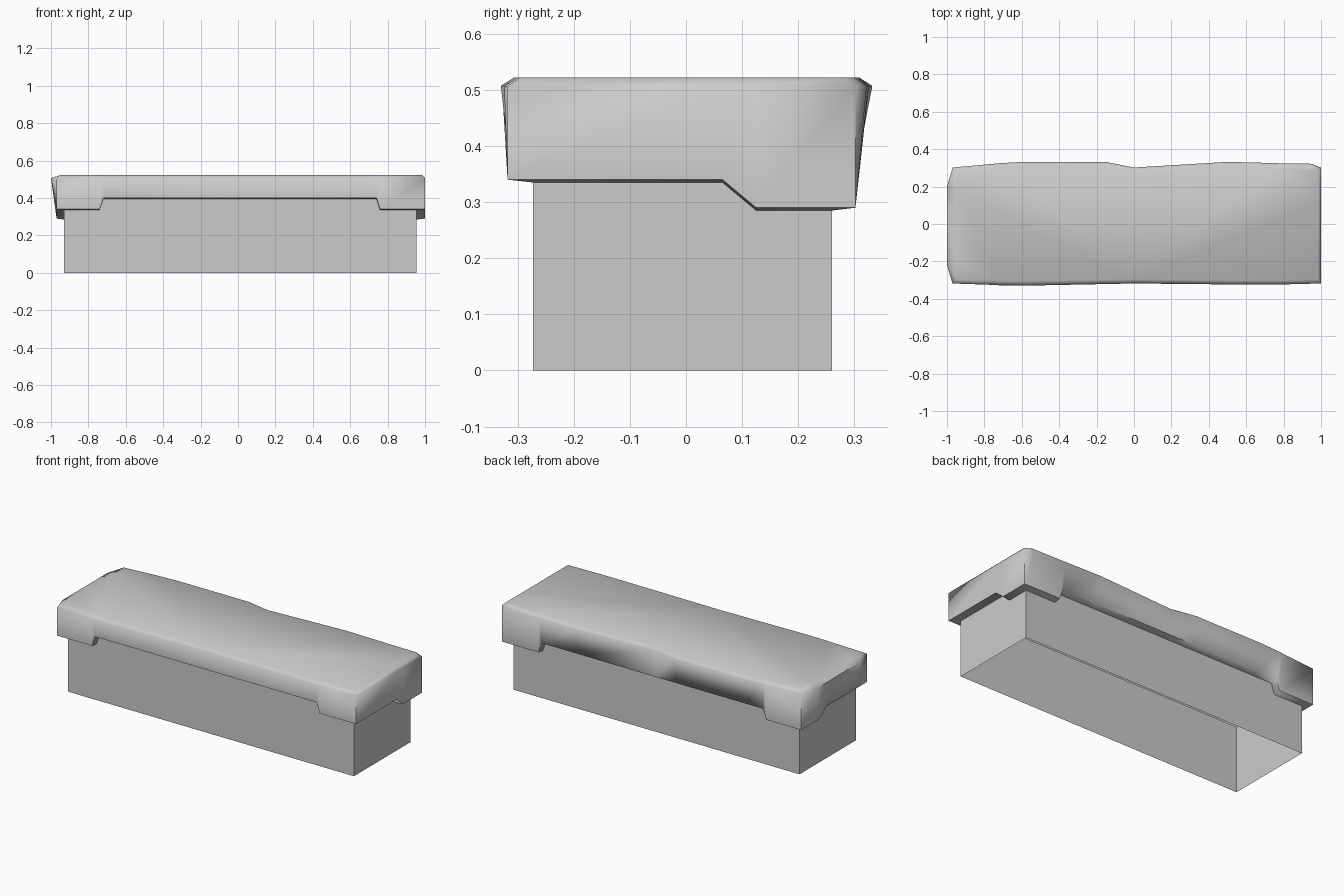
import bpy, bmesh, math

if "Cube" in bpy.data.objects:
    bpy.data.objects.remove(bpy.data.objects["Cube"])

grey = bpy.data.materials.new("plain grey")
grey.use_nodes = True
grey.diffuse_color = (0.6, 0.6, 0.6, 1)
grey.node_tree.nodes["Principled BSDF"].inputs["Base Color"].default_value = (0.6, 0.6, 0.6, 1)

X0, X1, Y0, Y1 = -0.93, 0.955, -0.273, 0.26      # box walls


def add_object(name, bm):
    bmesh.ops.recalc_face_normals(bm, faces=bm.faces)
    mesh = bpy.data.meshes.new(name)
    bm.to_mesh(mesh)
    bm.free()
    mesh.materials.append(grey)
    obj = bpy.data.objects.new(name, mesh)
    bpy.context.collection.objects.link(obj)
    return obj


def loft(bm, rings):
    """Join closed rings of equal length with quads; return the vertex rings."""
    rows = [[bm.verts.new(p) for p in ring] for ring in rings]
    n = len(rows[0])
    for a, b in zip(rows, rows[1:]):
        for i in range(n):
            j = (i + 1) % n
            bm.faces.new((a[i], a[j], b[j], b[i]))
    return rows


def clamp(v, low, high):
    return max(low, min(high, v))


# Box: four walls, open below
bm = bmesh.new()
corners = [(X0, Y0), (X1, Y0), (X1, Y1), (X0, Y1)]
loft(bm, [[(x, y, z) for x, y in corners] for z in (0, 0.395)])
add_object("box_walls", bm)

# Cover outline: hem x, hem y, hem height, outward flare at the rim
front = [(-0.97, 0.34, 0), (-0.74, 0.34, .008), (-0.72, 0.40, .01), (-0.6, 0.40, .012),
         (0, 0.40, 0), (0.5, 0.40, .005), (0.74, 0.40, .006), (0.76, 0.34, .006), (1, 0.34, 0)]
back = [(1, 0.29, 0), (0.95, 0.29, .02), (0.76, 0.29, .023), (0.74, 0.35, .024), (0.5, 0.35, .03),
        (0, 0.35, 0), (-0.15, 0.35, .03), (-0.6, 0.35, .03), (-0.72, 0.35, .023),
        (-0.74, 0.29, .021), (-0.97, 0.29, 0)]
side = [(0.065, 0.34), (0.125, 0.29)]

hem, rim = [], []
for x, z, flare in front:
    hem.append((x, -0.318, z))
    rim.append((x, -0.318 - flare, 0.507))
for y, z in side:
    hem.append((1, y, z))
    rim.append((1, y, 0.507))
for x, z, flare in back:
    hem.append((x, 0.302, z))
    rim.append((x, 0.302 + flare, 0.507))
for y, z, ry in ((0.125, 0.29, 0.2), (0.065, 0.34, 0.065), (-0.22, 0.34, -0.22)):
    hem.append((-0.97, y, z))
    rim.append((-1, ry, 0.507))

shelf = [(clamp(x, X0, X1), clamp(y, Y0, Y1), z - 0.005) for x, y, z in hem]
crown = [(clamp(x, -0.95, 0.985), y * 0.93, 0.522) for x, y, z in rim]

# Cover: shelf under the hem, skirt, rounded rim and flat top
bm = bmesh.new()
rows = loft(bm, [shelf, hem, rim, crown])
bm.faces.new(rows[-1])
cover = add_object("draped_cover", bm)
bpy.ops.object.select_all(action="DESELECT")
bpy.context.view_layer.objects.active = cover
cover.select_set(True)
bpy.ops.object.shade_smooth_by_angle(angle=math.radians(75))
